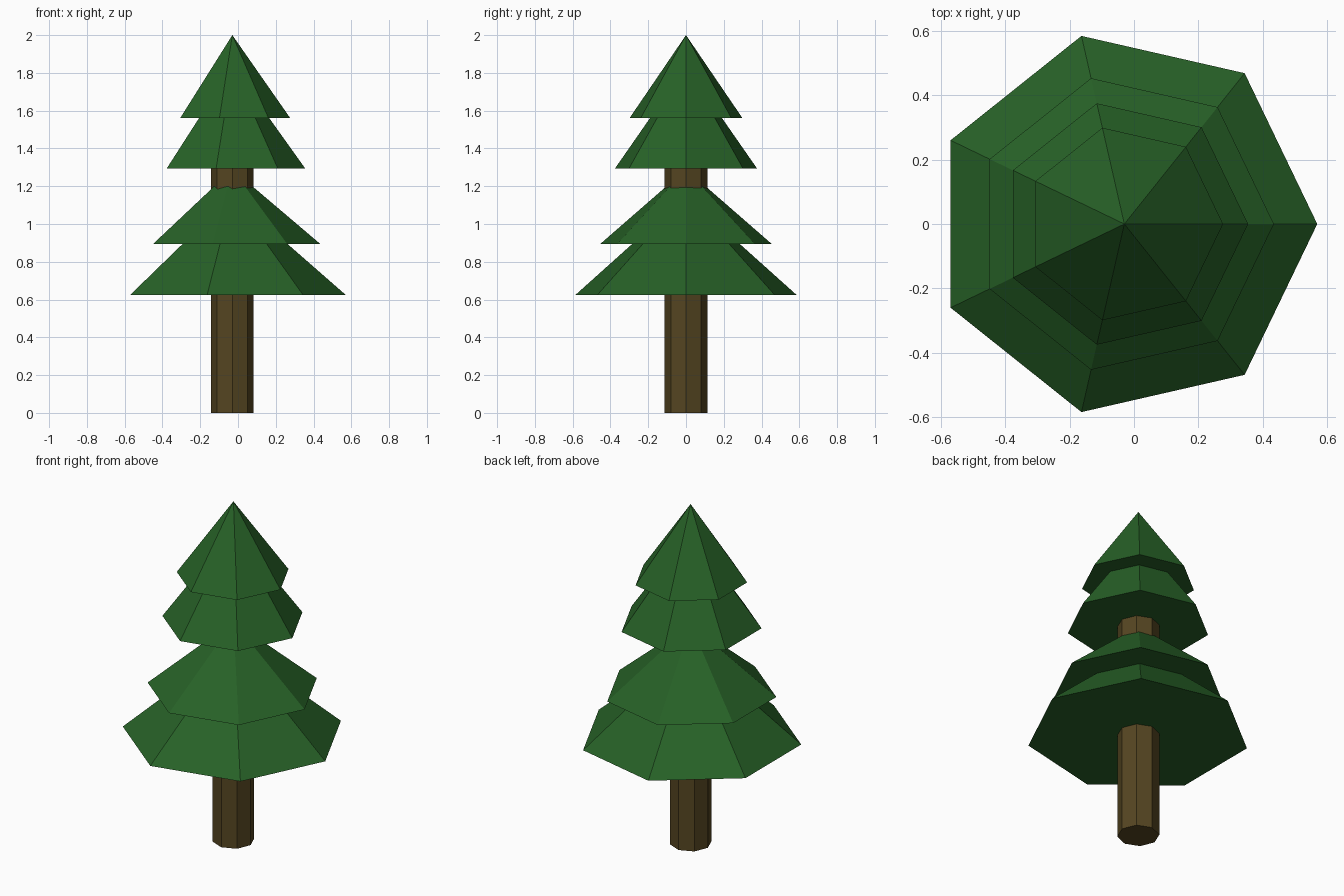
import bpy

if "Cube" in bpy.data.objects:
    bpy.data.objects.remove(bpy.data.objects["Cube"])

AXIS_X = -0.03  # the seven-sided tiers make the axis sit slightly off centre


def material(name, color):
    mat = bpy.data.materials.new(name)
    mat.diffuse_color = color
    mat.use_nodes = True
    mat.node_tree.nodes["Principled BSDF"].inputs["Base Color"].default_value = mat.diffuse_color
    return mat


def cone(name, sides, z0, z1, r0, r1, mat, turn=0.0):
    bpy.ops.mesh.primitive_cone_add(vertices=sides, radius1=r0, radius2=r1, depth=z1 - z0,
                                    location=(AXIS_X, 0, (z0 + z1) / 2), rotation=(0, 0, turn))
    obj = bpy.context.object
    obj.name = name
    obj.data.materials.append(mat)
    return obj


bark = material("bark", (0.09, 0.06, 0.015, 1))
needles = material("needles", (0.02, 0.12, 0.02, 1))

# Eight-sided trunk, running up inside the upper foliage
cone("trunk", 8, 0, 1.5, 0.113, 0.113, bark)

# Foliage tiers: base height, tip height, base radius
tiers = [(0.625, 1.15, 0.60), (0.895, 1.29, 0.465), (1.295, 1.835, 0.385), (1.56, 2.0, 0.307)]
QUARTER = -1.5707963  # primitive's first vertex is on +y; turn it to +x
for i, (z0, z1, r) in enumerate(tiers, 1):
    cone(f"foliage_tier_{i}", 7, z0, z1, r, 0, needles, QUARTER)
